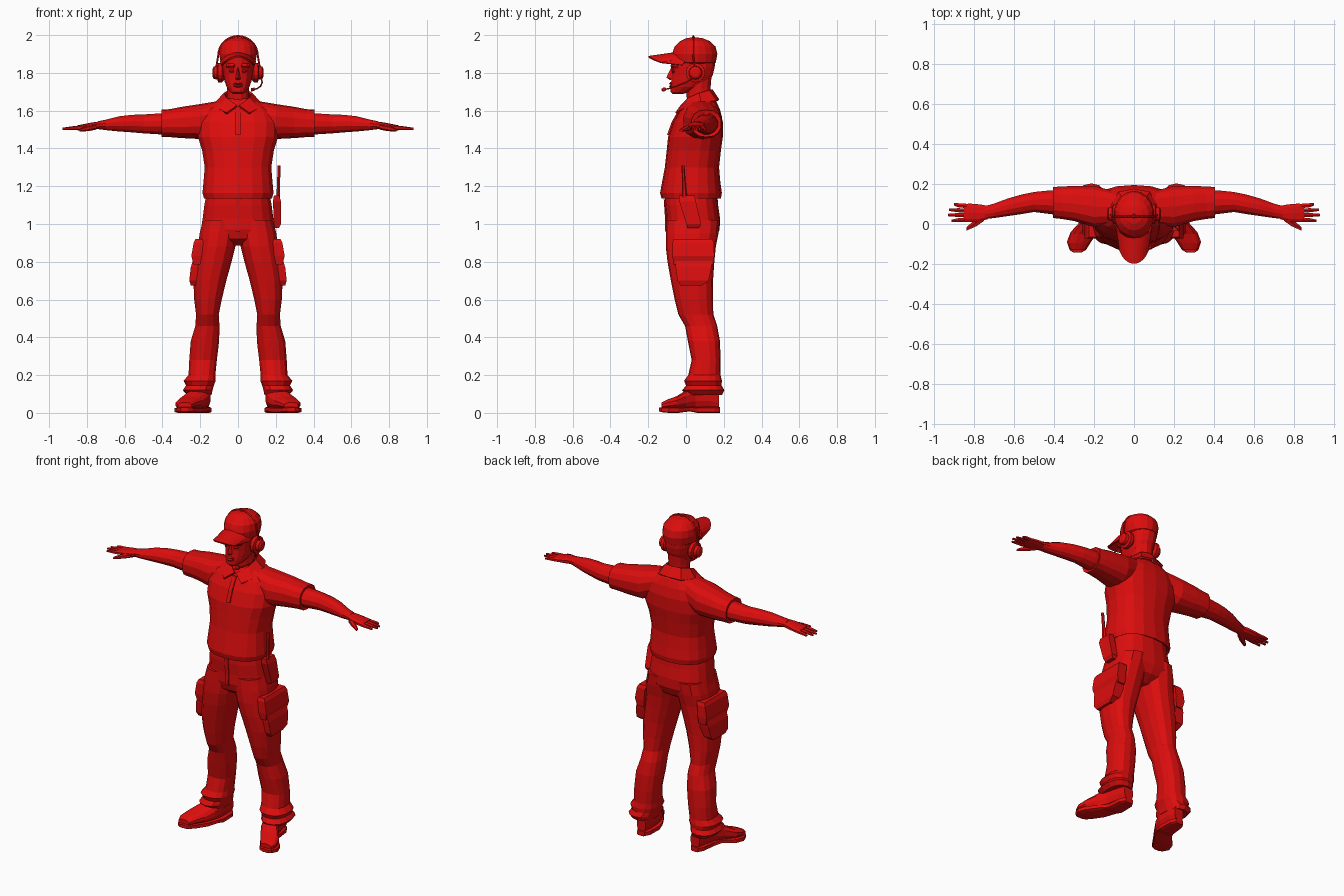
import bpy, bmesh, math

RED = bpy.data.materials.new("red")
RED.diffuse_color = (0.72, 0.004, 0.004, 1)


def finish(name, verts, faces, mirror=False, thick=0.0):
    me = bpy.data.meshes.new(name)
    me.from_pydata(verts, [], faces)
    bm = bmesh.new()
    bm.from_mesh(me)
    bmesh.ops.recalc_face_normals(bm, faces=bm.faces)
    bm.to_mesh(me)
    bm.free()
    ob = bpy.data.objects.new(name, me)
    bpy.context.collection.objects.link(ob)
    me.materials.append(RED)
    if mirror:
        m = ob.modifiers.new("mirror", 'MIRROR')
        m.merge_threshold = 0.0005
    if thick:
        s = ob.modifiers.new("solid", 'SOLIDIFY')
        s.thickness = thick
        s.offset = 0
    return ob


def loft(name, axis, rings, n=14, power=2.4, mirror=False):
    """Rings are (position on axis, a_min, a_max, b_min, b_max); n=4 gives a box."""
    sec = []
    for i in range(n):
        t = 2 * math.pi * (i + 0.5) / n
        c, s = math.cos(t), math.sin(t)
        sec.append((math.copysign(abs(c) ** (2 / power), c),
                    math.copysign(abs(s) ** (2 / power), s)))
    ma, mb = max(p[0] for p in sec), max(p[1] for p in sec)
    verts, faces = [], []
    for t, a0, a1, b0, b1 in rings:
        for c, s in sec:
            a = (a0 + a1) / 2 + (a1 - a0) / 2 * c / ma
            b = (b0 + b1) / 2 + (b1 - b0) / 2 * s / mb
            verts.append({'x': (t, a, b), 'y': (a, t, b), 'z': (a, b, t)}[axis])
    for r in range(len(rings) - 1):
        for i in range(n):
            j = (i + 1) % n
            faces.append((r * n + i, r * n + j, (r + 1) * n + j, (r + 1) * n + i))
    last = (len(rings) - 1) * n
    faces += [tuple(range(n)), tuple(range(last, last + n))]
    return finish(name, verts, faces, mirror)


def sym(rows):
    return [(z, -w, w, y0, y1) for z, w, y0, y1 in rows]


def tube(name, pts, r):
    cu = bpy.data.curves.new(name, 'CURVE')
    cu.dimensions = '3D'
    cu.bevel_depth, cu.bevel_resolution, cu.use_fill_caps = r, 1, True
    sp = cu.splines.new('POLY')
    sp.points.add(len(pts) - 1)
    for p, co in zip(sp.points, pts):
        p.co = (*co, 1)
    tmp = bpy.data.objects.new(name + "_path", cu)
    me = bpy.data.meshes.new_from_object(tmp)
    bpy.data.objects.remove(tmp)
    me.materials.clear()
    me.materials.append(RED)
    ob = bpy.data.objects.new(name, me)
    bpy.context.collection.objects.link(ob)


# Shirt body, sleeves and collar
loft("shirt", 'z', sym([
    (1.145, .165, -.115, .17), (1.135, .18, -.13, .185), (1.165, .188, -.137, .19),
    (1.22, .183, -.127, .182), (1.30, .176, -.112, .175), (1.39, .19, -.102, .185),
    (1.46, .212, -.095, .195), (1.54, .215, -.068, .195), (1.60, .19, -.035, .182),
    (1.64, .13, -.01, .165), (1.665, .07, .01, .14)]), n=18)
loft("sleeve", 'x', [
    (.10, .0, .165, 1.50, 1.652), (.20, -.015, .19, 1.45, 1.635), (.30, .015, .19, 1.455, 1.62),
    (.36, .025, .188, 1.46, 1.608), (.405, .03, .185, 1.46, 1.605),
    (.40, .045, .17, 1.475, 1.59)], mirror=True)
top = [(0, .135, 1.71), (.05, .12, 1.705), (.07, .07, 1.69), (.058, .015, 1.665), (.004, -.025, 1.625)]
low = [(0, .172, 1.655), (.075, .158, 1.65), (.12, .08, 1.638), (.105, -.005, 1.61), (.06, -.052, 1.585)]
finish("collar", top + low, [(i, i + 1, i + 6, i + 5) for i in range(4)], True, .012)
loft("shirt_placket", 'z', sym([(1.47, .012, -.101, -.08), (1.54, .012, -.076, -.05),
                                (1.61, .012, -.036, -.01)]), n=4)

# Arms and hands
loft("arm", 'x', [
    (.33, .04, .17, 1.475, 1.59), (.42, .05, .168, 1.475, 1.585), (.50, .06, .16, 1.48, 1.58),
    (.56, .05, .148, 1.485, 1.578), (.63, .04, .128, 1.49, 1.57), (.70, .03, .102, 1.497, 1.552),
    (.745, .025, .09, 1.503, 1.543)], n=12, power=2, mirror=True)
loft("palm", 'x', [
    (.73, .025, .09, 1.503, 1.543), (.77, .012, .098, 1.50, 1.538),
    (.82, .01, .102, 1.497, 1.528), (.85, .012, .1, 1.496, 1.522)], n=10, mirror=True)
for i, (y, spread, tip) in enumerate([(.022, -.006, .912), (.045, 0, .93), (.067, .004, .925), (.09, .008, .90)]):
    loft("finger_%d" % (i + 1), 'x', [
        (.835, y - .011, y + .011, 1.498, 1.522),
        (.88, y + spread / 2 - .010, y + spread / 2 + .010, 1.498, 1.517),
        (tip, y + spread - .006, y + spread + .006, 1.498, 1.51)], n=6, power=2, mirror=True)
loft("thumb", 'x', [
    (.75, .015, .055, 1.50, 1.53), (.79, -.012, .025, 1.492, 1.522),
    (.82, -.025, .0, 1.49, 1.512), (.838, -.034, -.016, 1.49, 1.503)], n=6, power=2, mirror=True)

# Trousers
loft("trouser_hips", 'z', sym([
    (1.17, .165, -.11, .165), (1.10, .178, -.112, .17), (1.03, .187, -.106, .18),
    (.97, .196, -.106, .178), (.92, .18, -.09, .155), (.885, .08, -.04, .1)]), n=18)
loft("trouser_leg", 'z', [
    (1.02, .0, .185, -.105, .178), (.95, .002, .203, -.107, .172), (.88, .014, .212, -.107, .158),
    (.80, .034, .224, -.098, .15), (.70, .062, .236, -.08, .143), (.60, .086, .232, -.06, .142),
    (.52, .102, .222, -.04, .145), (.46, .098, .226, -.005, .165), (.38, .10, .25, .01, .18),
    (.28, .112, .258, .03, .183), (.20, .12, .262, .012, .183), (.17, .118, .288, -.01, .19),
    (.145, .128, .275, .0, .188), (.12, .135, .292, -.02, .203), (.095, .14, .27, .0, .19),
    (.10, .15, .25, .02, .17)], mirror=True)
loft("fly_seam", 'z', sym([(.96, .01, -.112, -.08), (1.03, .012, -.111, -.08), (1.13, .012, -.118, -.08)]), n=4)

# Cargo pockets
loft("pocket_flap", 'z', [
    (.785, .19, .235, -.065, .145), (.83, .185, .247, -.072, .15), (.90, .18, .235, -.072, .148),
    (.92, .17, .225, -.065, .14)], n=4, mirror=True)
loft("pocket_pouch", 'z', [
    (.675, .20, .25, -.03, .085), (.70, .19, .258, -.045, .12), (.77, .19, .25, -.055, .135),
    (.82, .19, .235, -.055, .14)], n=4, mirror=True)

# Boots
loft("boot", 'y', [
    (.175, .155, .215, .02, .12), (.13, .145, .228, .02, .15), (.05, .145, .25, .02, .15),
    (.0, .16, .28, .02, .12), (-.05, .19, .318, .02, .088), (-.095, .222, .33, .02, .072),
    (-.13, .245, .318, .02, .055)], n=12, mirror=True)
loft("boot_sole", 'y', [
    (.18, .16, .21, 0, .03), (.15, .142, .228, 0, .032), (.06, .14, .238, 0, .03),
    (.02, .15, .26, .008, .032), (-.04, .182, .317, 0, .03), (-.09, .215, .336, 0, .03),
    (-.13, .24, .322, .004, .03), (-.142, .262, .305, .008, .028)], n=8, power=5, mirror=True)

# Neck, head and face
loft("neck", 'z', sym([(1.60, .065, .01, .14), (1.66, .058, .005, .13), (1.72, .058, .0, .13),
                       (1.78, .06, .0, .135)]), n=12, power=2)
loft("head", 'z', sym([
    (1.688, .025, -.07, -.02), (1.70, .042, -.083, .03), (1.725, .06, -.082, .09),
    (1.755, .071, -.078, .125), (1.79, .077, -.075, .142), (1.83, .083, -.076, .152),
    (1.88, .085, -.075, .155), (1.93, .07, -.05, .13)]), n=16, power=2.2)
finish("nose", [(0, -.078, 1.83), (0, -.104, 1.775), (0, -.085, 1.762), (.017, -.072, 1.766),
                (.008, -.07, 1.828)],
       [(0, 1, 3, 4), (1, 2, 3)], True)
loft("brow", 'z', [(1.825, .012, .06, -.075, -.03), (1.836, .008, .065, -.083, -.03),
                   (1.85, .008, .06, -.076, -.03)], n=8, mirror=True)
loft("eye", 'z', [(1.802, .022, .042, -.073, -.05), (1.81, .015, .048, -.077, -.05),
                  (1.818, .022, .042, -.073, -.05)], n=8, mirror=True)
loft("lips", 'z', sym([(1.722, .015, -.083, -.05), (1.73, .026, -.09, -.05), (1.737, .028, -.083, -.05),
                       (1.743, .024, -.09, -.05), (1.752, .01, -.082, -.05)]), n=8, power=2)

# Cap and curved brim
loft("cap", 'z', sym([
    (1.85, .085, -.06, .15), (1.855, .092, -.07, .158), (1.90, .1, -.074, .166),
    (1.94, .094, -.06, .156), (1.968, .072, -.032, .126), (1.983, .04, .0, .09),
    (1.988, .012, .03, .055)]), n=18, power=2)
S, V = 12, 4
grid = []
for i in range(S + 1):
    s = 2 * i / S - 1
    bow = math.sqrt(max(0, 1 - s * s))
    for j in range(V + 1):
        v = j / V
        root, tip = -.005 - .055 * bow, -.02 - .178 * bow ** .8
        grid.append((.092 * s * (1 - .08 * v), root + (tip - root) * v,
                     1.905 - .045 * s * s - .02 * v))
W = V + 1
finish("cap_brim", grid, [(i * W + j, i * W + j + 1, (i + 1) * W + j + 1, (i + 1) * W + j)
                          for i in range(S) for j in range(V)], thick=.009)
loft("cap_button", 'z', sym([(1.98, .012, .028, .052), (1.993, .007, .033, .047)]), n=8)

# Headset
loft("ear_cup", 'x', [
    (.07, .015, .085, 1.765, 1.84), (.085, .0, .1, 1.75, 1.852), (.105, .0, .1, 1.75, 1.852),
    (.11, .015, .085, 1.765, 1.837), (.128, .018, .082, 1.768, 1.834),
    (.135, .03, .07, 1.78, 1.822)], power=2, mirror=True)
arc = [(.105 * math.cos(a), .038, 1.89 + .105 * math.sin(a)) for a in (math.pi * k / 16 for k in range(17))]
tube("headband", [(.115, .045, 1.83)] + arc + [(-.115, .045, 1.83)], .005)
tube("microphone_boom", [(.122, .04, 1.775), (.128, .0, 1.75), (.12, -.05, 1.73),
                         (.10, -.095, 1.716), (.078, -.115, 1.712)], .004)
loft("microphone", 'x', [(.068, -.13, -.108, 1.702, 1.72), (.088, -.126, -.104, 1.704, 1.722)], n=8, power=2)

# Radio on the hip
loft("radio", 'z', [
    (.98, .19, .218, .008, .07), (1.0, .19, .228, .002, .08), (1.12, .185, .228, -.036, .052),
    (1.15, .19, .218, -.036, .045)], n=4)
loft("radio_antenna", 'z', [
    (1.13, .202, .222, -.024, .008), (1.20, .206, .222, -.02, .0), (1.31, .21, .226, -.024, -.008)],
    n=6, power=2)
